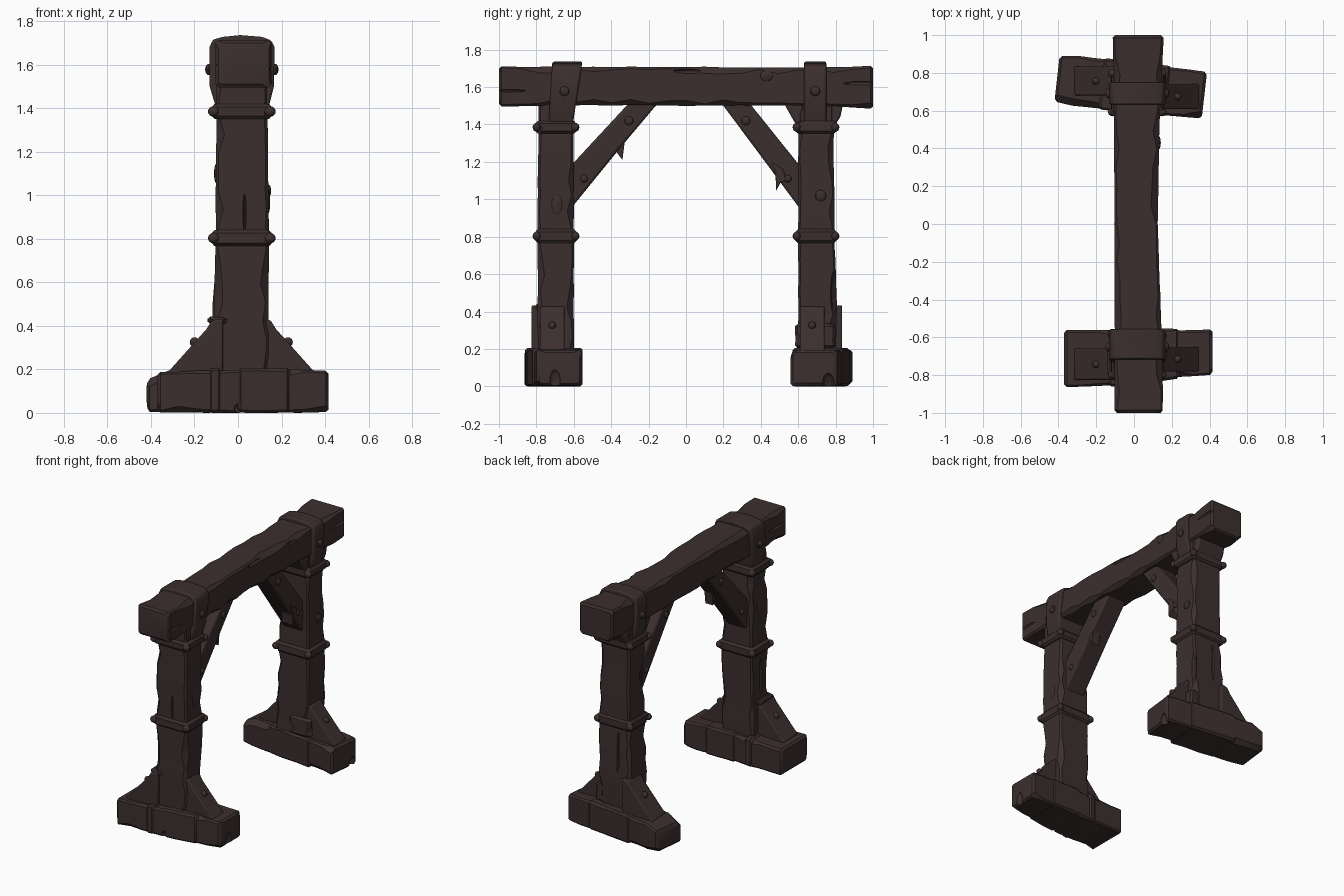
import bpy, bmesh, math, random
from mathutils import Matrix, Vector

if "Cube" in bpy.data.objects:
    bpy.data.objects.remove(bpy.data.objects["Cube"])

random.seed(7)
wood = bpy.data.materials.new("dark_brown_wood")
wood.diffuse_color = (0.045, 0.028, 0.028, 1)
wood.use_nodes = True
wood.node_tree.nodes["Principled BSDF"].inputs["Base Color"].default_value = wood.diffuse_color


def finish(name, bm, bevel=0.0):
    bmesh.ops.recalc_face_normals(bm, faces=bm.faces)
    me = bpy.data.meshes.new(name)
    bm.to_mesh(me)
    bm.free()
    me.materials.append(wood)
    ob = bpy.data.objects.new(name, me)
    bpy.context.collection.objects.link(ob)
    if bevel:
        m = ob.modifiers.new("bevel", 'BEVEL')
        m.width, m.segments, m.limit_method = bevel, 2, 'ANGLE'
    return ob


def place(axis, t, a, b):
    return {'x': (t, a, b), 'y': (a, t, b), 'z': (a, b, t)}[axis]


def timber(name, axis, stations, n=14, jitter=0.004, chip=0.3, matrix=None):
    """Hewn timber: chamfered rectangle lofted through stations (t, a0, a1, b0, b1)."""
    t0, t1 = stations[0][0], stations[-1][0]

    def at(t):
        for s, e in zip(stations, stations[1:]):
            if t <= e[0] + 1e-6:
                f = (t - s[0]) / (e[0] - s[0])
                return [p + (q - p) * f for p, q in zip(s[1:], e[1:])]
        return stations[-1][1:]

    inner = [t0 + 0.014 + (t1 - t0 - 0.028) * i / n for i in range(n + 1)]
    bm = bmesh.new()
    rings = []
    for k, t in enumerate([t0] + inner + [t1]):
        ins = 0.013 if k in (0, n + 2) else 0.0
        j = lambda: random.uniform(0, jitter) + ins
        a0, a1, b0, b1 = at(t)
        a0, a1, b0, b1 = a0 + j(), a1 - j(), b0 + j(), b1 - j()
        c = [random.uniform(0.024, 0.038) if random.random() < chip
             else random.uniform(0.009, 0.015) for _ in range(4)]
        pts = [(a0 + c[0], b0), (a1 - c[1], b0), (a1, b0 + c[1]), (a1, b1 - c[2]),
               (a1 - c[2], b1), (a0 + c[3], b1), (a0, b1 - c[3]), (a0, b0 + c[0])]
        rings.append([bm.verts.new(place(axis, t, *p)) for p in pts])
    for r, s in zip(rings, rings[1:]):
        for i in range(8):
            bm.faces.new((r[i], r[(i + 1) % 8], s[(i + 1) % 8], s[i]))
    bm.faces.new(rings[0])
    bm.faces.new(rings[-1])
    if matrix:
        bm.transform(matrix)
    return finish(name, bm)


def prism(name, axis, pts, lo, hi, bevel=0.01):
    """Flat outline extruded along an axis."""
    bm = bmesh.new()
    a = [bm.verts.new(place(axis, lo, *p)) for p in pts]
    b = [bm.verts.new(place(axis, hi, *p)) for p in pts]
    bm.faces.new(a)
    bm.faces.new(b)
    for i in range(len(pts)):
        k = (i + 1) % len(pts)
        bm.faces.new((a[i], a[k], b[k], b[i]))
    return finish(name, bm, bevel)


def blob(name, loc, size):
    bm = bmesh.new()
    bmesh.ops.create_uvsphere(bm, u_segments=12, v_segments=8, radius=1)
    bm.transform(Matrix.Translation(loc) @ Matrix.Diagonal((*size, 1)))
    return finish(name, bm)


def gouge(target, loc, size):
    """Cut a crack or chip out of a timber."""
    cutter = blob("cutter", loc, size)
    cutter.hide_render = True
    m = target.modifiers.new("gouge", 'BOOLEAN')
    m.object, m.operation, m.solver = cutter, 'DIFFERENCE', 'EXACT'
    bpy.context.view_layer.objects.active = target
    bpy.ops.object.modifier_apply(modifier=m.name)
    bpy.data.objects.remove(cutter)


# Top beam
beam = timber("top_beam", 'y', [
    (-1.0, -0.105, 0.155, 1.495, 1.712), (-0.6, -0.105, 0.15, 1.50, 1.71),
    (0.0, -0.105, 0.127, 1.50, 1.71), (0.5, -0.107, 0.135, 1.50, 1.708),
    (0.8, -0.11, 0.15, 1.497, 1.71), (1.0, -0.115, 0.158, 1.482, 1.715)], n=20)
gouge(beam, (0.13, 0.02, 1.685), (0.02, 0.09, 0.012))
gouge(beam, (0.155, 0.93, 1.62), (0.012, 0.1, 0.01))
gouge(beam, (0.155, -0.95, 1.58), (0.012, 0.1, 0.008))
gouge(beam, (-0.11, -0.9, 1.6), (0.02, 0.12, 0.01))

# Posts
front_post = timber("front_post", 'z', [
    (0.15, -0.115, 0.143, -0.795, -0.598), (0.8, -0.105, 0.143, -0.795, -0.598),
    (1.55, -0.10, 0.135, -0.79, -0.60)], n=16, chip=0.15)
back_post = timber("back_post", 'z', [
    (0.15, -0.125, 0.143, 0.598, 0.80), (0.45, -0.12, 0.143, 0.598, 0.81),
    (0.8, -0.10, 0.143, 0.598, 0.795), (1.55, -0.10, 0.135, 0.60, 0.79)], n=16, chip=0.35)
gouge(front_post, (0.03, -0.795, 0.92), (0.008, 0.02, 0.09))
gouge(front_post, (-0.11, -0.70, 0.6), (0.02, 0.012, 0.14))
gouge(back_post, (0.145, 0.79, 0.5), (0.03, 0.018, 0.12))
gouge(back_post, (-0.02, 0.81, 0.62), (0.012, 0.025, 0.17))
gouge(back_post, (-0.11, 0.66, 1.1), (0.02, 0.012, 0.13))

# Feet
front_foot = timber("front_foot", 'x', [
    (-0.37, -0.865, -0.56, 0, 0.19), (0.0, -0.85, -0.56, 0, 0.20),
    (0.25, -0.81, -0.56, 0, 0.20), (0.415, -0.80, -0.555, 0, 0.197)], n=9, chip=0.25)
turn = Matrix.Translation((-0.015, 0.725, 0)) @ Matrix.Rotation(math.radians(-6.5), 4, 'Z')
back_foot = timber("back_foot", 'x', [
    (-0.395, -0.12, 0.12, 0.005, 0.15), (-0.34, -0.135, 0.135, 0, 0.195),
    (0.2, -0.13, 0.13, 0, 0.20), (0.39, -0.125, 0.125, 0, 0.195)], n=9, chip=0.4, matrix=turn)
gouge(front_foot, (0.03, -0.845, 0.02), (0.05, 0.03, 0.03))
gouge(front_foot, (0.42, -0.7, 0.03), (0.025, 0.03, 0.06))
gouge(back_foot, (0.38, 0.76, 0.02), (0.04, 0.03, 0.05))

# Foot wraps
timber("front_foot_wrap", 'x', [(-0.135, -0.862, -0.553, 0.0, 0.206),
                                (-0.075, -0.858, -0.553, 0.0, 0.206)], n=2, jitter=0.002, chip=0)
timber("front_foot_sleeve", 'x', [(0.0, -0.853, -0.553, 0.0, 0.205),
                                  (0.24, -0.818, -0.553, 0.0, 0.205)], n=3, jitter=0.002, chip=0)
timber("back_foot_sleeve", 'x', [(-0.16, -0.138, 0.138, 0.0, 0.206),
                                 (0.2, -0.136, 0.136, 0.0, 0.206)], n=3, jitter=0.002, chip=0, matrix=turn)

# Sloping foot braces
for name, s, x, y0, y1 in (("front_right", 1, 0.13, -0.78, -0.65), ("front_left", -1, 0.10, -0.825, -0.66),
                           ("back_right", 1, 0.13, 0.61, 0.74), ("back_left", -1, 0.10, 0.68, 0.835)):
    prism(name + "_foot_brace", 'y', [(s * (x - 0.03), 0.18), (s * (x - 0.03), 0.435), (s * (x + 0.02), 0.425),
          (s * (x + 0.045), 0.385), (s * (x + 0.215), 0.195), (s * (x + 0.215), 0.18)], y0, y1, 0.012)
    blob(name + "_foot_peg", (s * (x + 0.10), (y0 + y1) / 2, 0.325), (0.022, 0.02, 0.022))
timber("brace_cap", 'x', [(-0.14, -0.81, -0.65, 0.405, 0.445), (-0.05, -0.81, -0.65, 0.405, 0.44)], n=2, chip=0)
timber("low_patch", 'z', [(0.205, 0.0, 0.17, 0.582, 0.80), (0.335, 0.0, 0.165, 0.582, 0.80)], n=3, chip=0.2)

# Post bands with corner studs
for side, label in ((-1, "front"), (1, "back")):
    for z, h in ((0.803, 0.037), (1.385, 0.034)):
        c = side * 0.695
        timber(f"{label}_band", 'z', [(z - h, -0.122, 0.157, c - 0.112, c + 0.112),
                                      (z + h, -0.122, 0.157, c - 0.112, c + 0.112)],
               n=2, jitter=0.003, chip=0.1)
        for x in (-0.112, 0.147):
            for dy in (-0.103, 0.103):
                blob(f"{label}_band_stud", (x, c + dy, z), (0.026, 0.022, 0.024))

# Straps over the beam
outline = [(-0.10, 1.40), (-0.13, 1.50), (-0.132, 1.68), (-0.115, 1.715), (-0.07, 1.728), (0.01, 1.736),
           (0.11, 1.728), (0.152, 1.712), (0.168, 1.68), (0.165, 1.50), (0.14, 1.40)]
for label, y0, y1, lean in (("front", -0.735, -0.605, 0.05), ("back", 0.632, 0.75, 0.0)):
    strap = prism(f"{label}_strap", 'y', outline, y0, y1, 0.009)
    for v in strap.data.vertices:
        v.co.y += lean * (v.co.z - 1.40) / 0.33 * (1.0 if v.co.y > (y0 + y1) / 2 else 0.4)
    for x in (-0.135, 0.17):
        blob(f"{label}_strap_stud", (x, (y0 + y1) / 2 + lean * 0.4, 1.578), (0.016, 0.026, 0.026))

# Flared head of the back post
prism("back_post_head", 'x', [(0.61, 1.36), (0.525, 1.51), (0.84, 1.51), (0.825, 1.44), (0.785, 1.38)],
      -0.095, 0.13, 0.012)

# Diagonal knee braces, pegs and splinters
for label, pts in (("front", [(-0.62, 0.945), (-0.62, 1.175), (-0.30, 1.52), (-0.145, 1.52), (-0.36, 1.265)]),
                   ("back", [(0.62, 0.935), (0.62, 1.165), (0.335, 1.52), (0.185, 1.52), (0.39, 1.245)])):
    prism(f"{label}_knee_brace", 'x', pts, -0.065, 0.095, 0.014)
    for x in (-0.065, 0.095):
        blob(f"{label}_knee_peg", (x, -0.305 if label == "front" else 0.32, 1.42), (0.014, 0.024, 0.024))
        blob(f"{label}_knee_low_peg", (x, -0.545 if label == "front" else 0.545, 1.11), (0.014, 0.02, 0.02))
prism("front_splinter", 'x', [(-0.385, 1.27), (-0.34, 1.21), (-0.325, 1.33)], 0.02, 0.085, 0.004)
prism("back_splinter", 'x', [(0.455, 1.20), (0.478, 1.15), (0.482, 1.045), (0.505, 1.09), (0.54, 1.10), (0.52, 1.16)],
      0.01, 0.102, 0.004)

# Knots in the wood
for loc, size in (((0.14, 0.72, 1.02), (0.012, 0.03, 0.03)), ((0.138, -0.69, 0.97), (0.010, 0.03, 0.055)),
                  ((0.13, 0.43, 1.66), (0.012, 0.035, 0.03)), ((-0.10, -0.69, 1.1), (0.010, 0.03, 0.045))):
    blob("wood_knot", loc, size)

# Shading
bpy.ops.object.select_all(action='SELECT')
bpy.context.view_layer.objects.active = beam
bpy.ops.object.shade_smooth_by_angle(angle=math.radians(30))
